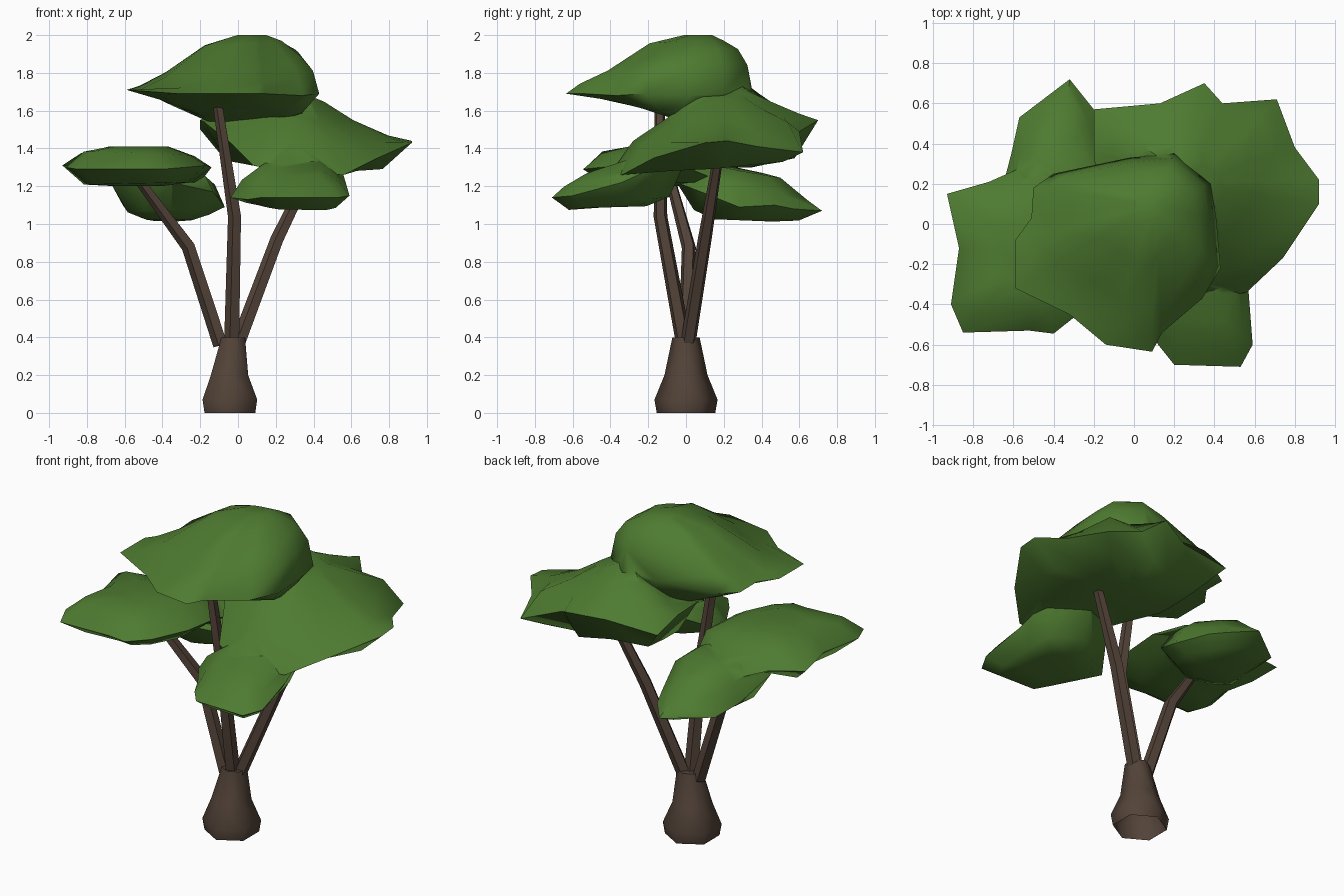
import bpy, bmesh, math
from mathutils import Vector

if "Cube" in bpy.data.objects:
    bpy.data.objects.remove(bpy.data.objects["Cube"])


def material(name, color):
    m = bpy.data.materials.new(name)
    m.use_nodes = True
    m.diffuse_color = color
    m.node_tree.nodes["Principled BSDF"].inputs["Base Color"].default_value = color
    return m


leaf = material("leaf green", (0.076, 0.196, 0.03, 1))
bark = material("bark brown", (0.085, 0.056, 0.04, 1))


def shade(ob, angle):
    bpy.ops.object.select_all(action="DESELECT")
    ob.select_set(True)
    bpy.context.view_layer.objects.active = ob
    bpy.ops.object.shade_smooth_by_angle(angle=math.radians(angle))


def loft(name, rings, mat, angle, open_base=False):
    """Skin a stack of equal-length rings, cap the ends and shade."""
    bm = bmesh.new()
    loops = [[bm.verts.new(p) for p in ring] for ring in rings]
    n = len(loops[0])
    for a, b in zip(loops, loops[1:]):
        for i in range(n):
            j = (i + 1) % n
            bm.faces.new((a[i], a[j], b[j], b[i]))
    if not open_base:
        bm.faces.new(loops[0][::-1])
    bm.faces.new(loops[-1])
    bmesh.ops.triangulate(bm, faces=[f for f in bm.faces if len(f.verts) > 4])
    bmesh.ops.recalc_face_normals(bm, faces=bm.faces)
    mesh = bpy.data.meshes.new(name)
    bm.to_mesh(mesh)
    bm.free()
    ob = bpy.data.objects.new(name, mesh)
    bpy.context.collection.objects.link(ob)
    mesh.materials.append(mat)
    shade(ob, angle)
    return ob


def canopy(name, rim, center, below, above):
    """Irregular rim with shrunken, tilted rings (scale, z, tilt x, tilt y)."""
    cx, cy = center

    def ring(s, z, tx, ty):
        return [(cx + (x - cx) * s, cy + (y - cy) * s,
                 z + tx * (x - cx) * s + ty * (y - cy) * s) for x, y, _ in rim]
    rings = [ring(*r) for r in below] + [rim] + [ring(*r) for r in above]
    return loft(name, rings, leaf, 60)


def merge(name, base, *others):
    """Unite overlapping canopies into one skin."""
    base.name = name
    bpy.context.view_layer.objects.active = base
    for other in others:
        mod = base.modifiers.new("union", "BOOLEAN")
        mod.operation = "UNION"
        mod.solver = "EXACT"
        mod.object = other
        bpy.ops.object.modifier_apply(modifier=mod.name)
        bpy.data.objects.remove(other)
    shade(base, 60)


def branch(name, path, radii, sides=5):
    """Tapered stem through a few points, with rings across the path."""
    pts = [Vector(p) for p in path]
    rings = []
    for i, (p, r) in enumerate(zip(pts, radii)):
        d = (pts[min(i + 1, len(pts) - 1)] - pts[max(i - 1, 0)]).normalized()
        u = d.cross(Vector((0, 1, 0))).normalized()
        v = d.cross(u)
        rings.append([p + r * (u * math.cos(t) + v * math.sin(t))
                      for t in (math.tau * k / sides for k in range(sides))])
    return loft(name, rings, bark, 30)


# Flared six-sided trunk, open underneath
loft("trunk", [[(x + r * math.sin(math.tau * k / 6), r * math.cos(math.tau * k / 6), z)
                for k in range(6)]
               for x, r, z in ((-.043, .155, 0), (-.043, .167, .07),
                               (-.045, .114, .2), (-.025, .072, .4))],
     bark, 65, open_base=True)

# Three bent branches
branch("middle_branch", [(-.03, -.01, .36), (-.015, -.135, 1.04), (-.11, -.14, 1.66)],
       (.044, .038, .027))
branch("right_branch", [(-.09, 0, .36), (-.26, .015, .88), (-.52, -.08, 1.23)],
       (.042, .039, .028))
branch("left_branch", [(0, .01, .36), (.21, .1, .92), (.42, .17, 1.35)],
       (.042, .038, .028))

# Crown on top, its underside dropping towards the wide canopy
crown = canopy("crown",
       [(-.59, -.08, 1.71), (-.59, -.32, 1.71), (-.32, -.45, 1.69), (-.14, -.6, 1.69),
        (.09, -.635, 1.69), (.14, -.54, 1.69), (.34, -.37, 1.68), (.43, -.22, 1.69),
        (.41, .02, 1.68), (.38, .2, 1.69), (.2, .35, 1.71), (-.02, .33, 1.7),
        (-.4, .25, 1.69), (-.5, .18, 1.7), (-.51, .03, 1.71)],
       (.1, .1),
       [(.45, 1.53, -.1, -.25), (.75, 1.59, -.1, -.13)],
       [(.9, 1.81, .1, .1), (.7, 1.89, .14, .15), (.4, 1.965, .06, .03),
        (.15, 2.0, 0, 0)])

# Wide canopy behind, rising into the crown
wide = canopy("wide",
       [(-.2, .57, 1.5), (.13, .6, 1.52), (.35, .7, 1.55), (.44, .6, 1.49),
        (.71, .62, 1.38), (.8, .38, 1.41), (.92, .22, 1.44), (.92, .1, 1.43),
        (.74, -.17, 1.35), (.56, -.34, 1.26), (.28, -.4, 1.27), (.08, -.3, 1.31),
        (-.04, -.08, 1.43), (-.18, .15, 1.54), (-.2, .36, 1.55)],
       (.3, .2),
       [(.3, 1.3, 0, 0), (.75, 1.32, -.05, .08)],
       [(.8, 1.52, -.11, .17), (.5, 1.61, -.2, .17), (.25, 1.71, -.4, 0)])

# Low lobe sloping down from it at the front
front = canopy("front",
       [(.59, -.6, 1.15), (.53, -.71, 1.14), (.2, -.7, 1.14), (.12, -.6, 1.14),
        (.05, -.47, 1.13), (-.04, -.33, 1.14), (.1, -.12, 1.26), (.3, .0, 1.34),
        (.54, -.12, 1.32), (.57, -.34, 1.22)],
       (.3, -.35),
       [(.4, 1.09, 0, .03), (.75, 1.11, 0, .13)],
       [(.82, 1.25, .07, .22), (.5, 1.32, .05, .33)])
merge("upper_canopy", crown, wide, front)

# Flat canopy on the right
flat = canopy("flat",
       [(-.93, .15, 1.31), (-.87, -.12, 1.31), (-.91, -.4, 1.3), (-.85, -.54, 1.29),
        (-.52, -.53, 1.29), (-.4, -.545, 1.29), (-.28, -.45, 1.3), (-.17, -.25, 1.31),
        (-.14, .0, 1.3), (-.2, .2, 1.22), (-.45, .33, 1.18), (-.72, .21, 1.28)],
       (-.52, -.14),
       [(.3, 1.2, 0, 0), (.72, 1.215, .02, 0)],
       [(.76, 1.37, -.03, -.02), (.4, 1.41, 0, 0)])

# Lower lobe running down behind it
back = canopy("back",
       [(-.67, .12, 1.21), (-.61, .35, 1.1), (-.57, .53, 1.07), (-.32, .72, 1.07),
        (-.2, .57, 1.08), (-.16, .47, 1.1), (-.07, .28, 1.09), (-.13, .08, 1.17),
        (-.35, -.05, 1.22), (-.55, .0, 1.24)],
       (-.36, .28),
       [(.4, 1.02, 0, -.04), (.72, 1.05, 0, -.1)],
       [(.82, 1.22, -.05, -.25), (.5, 1.29, -.05, -.2)])
merge("side_canopy", flat, back)
